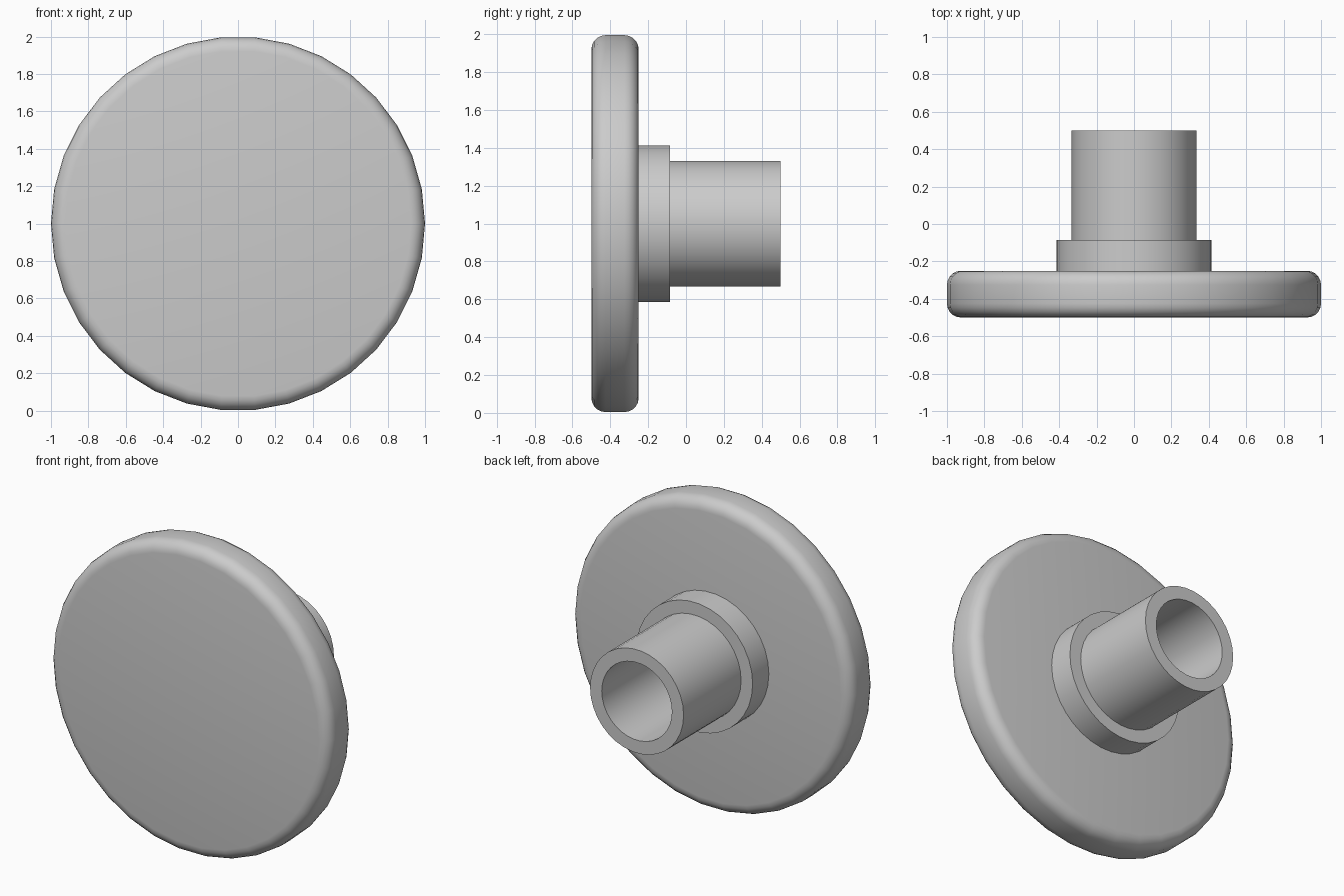
import bpy
import math

cube = bpy.data.objects.get("Cube")
if cube:
    bpy.data.objects.remove(cube, do_unlink=True)

SIDES = 34

grey = bpy.data.materials.new("plain grey")
grey.use_nodes = True
colour = (0.6, 0.6, 0.6, 1.0)
grey.diffuse_color = colour
grey.node_tree.nodes["Principled BSDF"].inputs["Base Color"].default_value = colour


def lathe(name, profile, closed=False):
    """Spin a (radius, y) profile around the y axis at height 1."""
    verts, rings, faces = [], [], []
    for radius, y in profile:
        rings.append(range(len(verts), len(verts) + SIDES))
        for i in range(SIDES):
            a = 2 * math.pi * i / SIDES
            verts.append((radius * math.cos(a), y, 1 + radius * math.sin(a)))
    pairs = list(zip(rings, rings[1:]))
    if closed:
        pairs.append((rings[-1], rings[0]))
    else:
        faces += [list(rings[0]), list(reversed(rings[-1]))]
    for lower, upper in pairs:
        for i in range(SIDES):
            j = (i + 1) % SIDES
            faces.append((lower[i], upper[i], upper[j], lower[j]))
    mesh = bpy.data.meshes.new(name)
    mesh.from_pydata(verts, [], faces)
    mesh.materials.append(grey)
    obj = bpy.data.objects.new(name, mesh)
    bpy.context.collection.objects.link(obj)
    bpy.ops.object.select_all(action="DESELECT")
    bpy.context.view_layer.objects.active = obj
    obj.select_set(True)
    bpy.ops.object.shade_smooth_by_angle(angle=math.radians(35))
    return obj


# Disc with rounded front and back edges
FRONT, BACK, ROUND, STEPS = -0.5, -0.25, 0.075, 5
arc = [math.pi / 2 * i / STEPS for i in range(STEPS + 1)]
rim = [(1 - ROUND + ROUND * math.sin(a), FRONT + ROUND - ROUND * math.cos(a)) for a in arc]
rim += [(r, FRONT + BACK - y) for r, y in reversed(rim)]
lathe("disc", rim)

# Stepped hollow stem: wide collar at the disc, narrower tube behind it
lathe("stem", [(0.25, -0.25), (0.415, -0.25), (0.415, -0.085), (0.333, -0.085),
               (0.333, 0.5), (0.25, 0.5)], closed=True)
